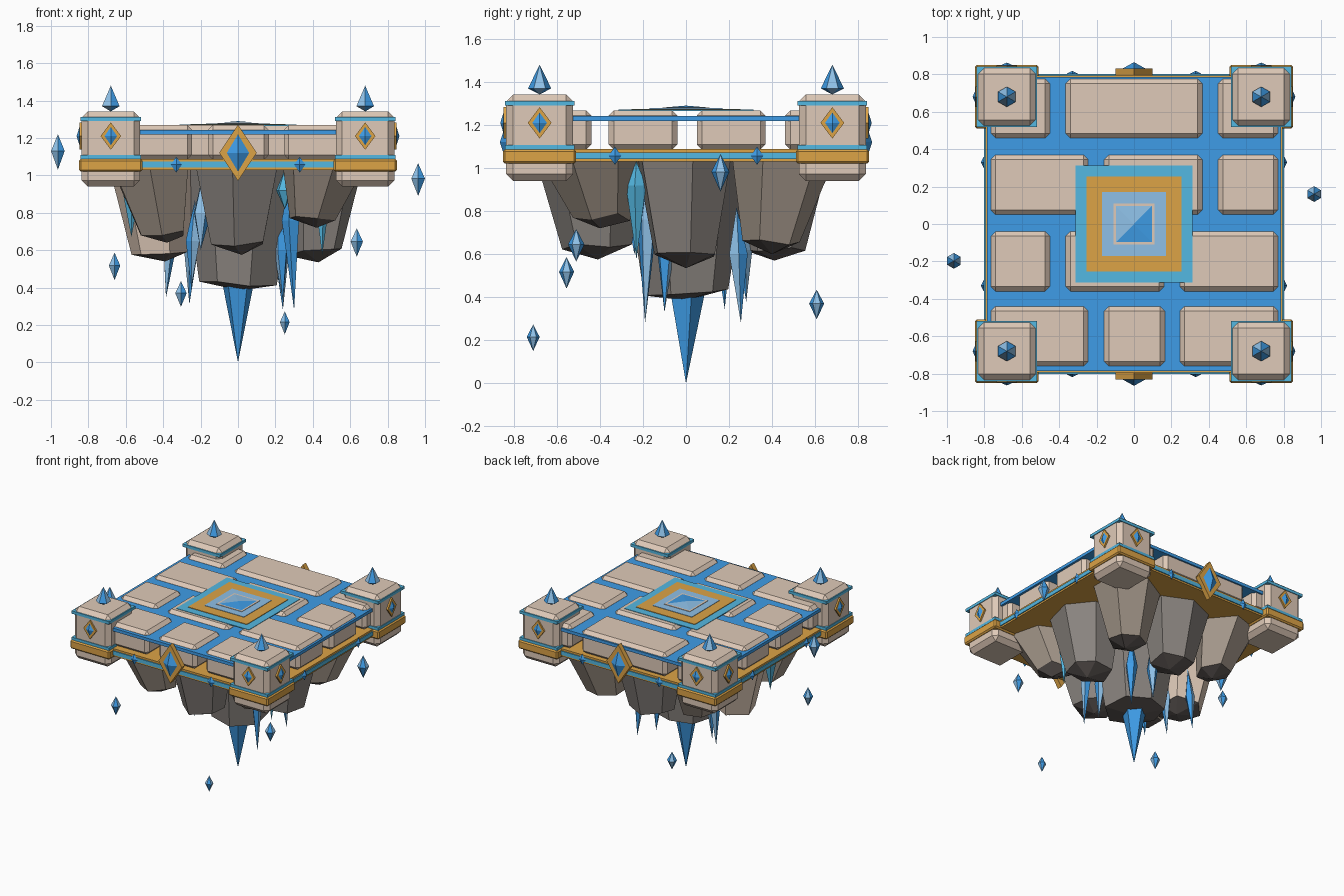
import bpy, bmesh, math, random
from mathutils import Vector

if "Cube" in bpy.data.objects:
    bpy.data.objects.remove(bpy.data.objects["Cube"])
random.seed(4)


def mat(name, hexcol):
    m = bpy.data.materials.new(name)
    c = [int(hexcol[i:i + 2], 16) / 255 for i in (0, 2, 4)]
    m.diffuse_color = [x / 12.92 if x < 0.04 else ((x + 0.055) / 1.055) ** 2.4 for x in c] + [1]
    m.use_nodes = True
    m.node_tree.nodes["Principled BSDF"].inputs["Base Color"].default_value = m.diffuse_color
    return m


STONE = mat("sandstone", "DFCAB8")
GOLD = mat("gold", "DCA346")
TEAL = mat("teal_trim", "54B8E2")
BLUE = mat("crystal_blue", "3F9EE9")
PALE = mat("pale_crystal", "98CDF6")
GREY = mat("grey_rock", "8B8580")
BROWN = mat("brown_rock", "A5988B")
DARK = mat("dark_rock", "625B58")


def finish(name, bm, *mats):
    bmesh.ops.recalc_face_normals(bm, faces=bm.faces)
    me = bpy.data.meshes.new(name)
    bm.to_mesh(me)
    bm.free()
    for m in mats:
        me.materials.append(m)
    ob = bpy.data.objects.new(name, me)
    bpy.context.collection.objects.link(ob)
    return ob


def box(name, lo, hi, m, bevel=0):
    bm = bmesh.new()
    bmesh.ops.create_cube(bm, size=1)
    for v in bm.verts:
        v.co = Vector([lo[i] + (v.co[i] + 0.5) * (hi[i] - lo[i]) for i in range(3)])
    if bevel:
        bmesh.ops.bevel(bm, geom=bm.edges[:], offset=bevel, segments=1, affect='EDGES')
    return finish(name, bm, m)


def square(name, x, y, half, z0, z1, m, bevel=0):
    return box(name, (x - half, y - half, z0), (x + half, y + half, z1), m, bevel)


def crystal(name, x, y, z0, zm, z1, r, n=6, turn=math.pi / 6, top=None):
    """Double pyramid whose facets alternate between two blues."""
    bm = bmesh.new()
    tx, ty = top or (x, y)          # tilted spikes have a shifted upper end
    k = (zm - z0) / (z1 - z0)
    cx, cy = x + (tx - x) * k, y + (ty - y) * k
    ring = [bm.verts.new((cx + r * math.cos(turn + i * math.tau / n),
                          cy + r * math.sin(turn + i * math.tau / n), zm)) for i in range(n)]
    a, b = bm.verts.new((tx, ty, z1)), bm.verts.new((x, y, z0))
    for i in range(n):
        for tip in (a, b):
            f = bm.faces.new((ring[i], ring[(i + 1) % n], tip))
            f.material_index = i % 2
    return finish(name, bm, BLUE, PALE)


def gem(name, side, along, z, dist, w, h, depth, m, point=True):
    """Diamond on a wall; side 0..3 turns it to front, right, back, left."""
    bm = bmesh.new()
    pts = [(-w, 0), (0, -h), (w, 0), (0, h)]
    back = [bm.verts.new((along + p, -dist, z + q)) for p, q in pts]
    bm.faces.new(back)
    if point:
        tip = bm.verts.new((along, -dist - depth, z))
        for i in range(4):
            bm.faces.new((back[i], back[(i + 1) % 4], tip))
    else:
        front = [bm.verts.new((along + p, -dist - depth, z + q)) for p, q in pts]
        bm.faces.new(front)
        for i in range(4):
            bm.faces.new((back[i], back[(i + 1) % 4], front[(i + 1) % 4], front[i]))
    c, s = [(1, 0), (0, 1), (-1, 0), (0, -1)][side]
    for v in bm.verts:
        v.co = Vector((v.co.x * c - v.co.y * s, v.co.x * s + v.co.y * c, v.co.z))
    return finish(name, bm, m)


def rock(name, top, bottom, r_top, r_low, z_low, z_tip, m, n=6):
    """Tapered faceted rock with a dark tip."""
    bm = bmesh.new()
    t0 = random.uniform(0, math.tau)
    js = [random.uniform(0.92, 1.1) for _ in range(n)]
    rings = []
    for (cx, cy), r, z, jz in ((top, r_top, 1.035, 0), (bottom, r_low, z_low, 0.02)):
        rings.append([bm.verts.new((cx + r * js[i] * math.cos(t0 + i * math.tau / n),
                                    cy + r * js[i] * math.sin(t0 + i * math.tau / n),
                                    z + random.uniform(-jz, jz))) for i in range(n)])
    tip = bm.verts.new((bottom[0] + 0.02, bottom[1], z_tip))
    bm.faces.new(rings[0])
    for i in range(n):
        j = (i + 1) % n
        bm.faces.new((rings[0][i], rings[0][j], rings[1][j], rings[1][i]))
        bm.faces.new((rings[1][i], rings[1][j], tip)).material_index = 1
    return finish(name, bm, m, DARK)


# Gold slab with teal edge strip, and thin blue sheet between the tiles
square("gold_slab", 0, 0, 0.795, 1.03, 1.088, GOLD)
square("slab_teal_strip", 0, 0, 0.802, 1.043, 1.073, TEAL)
square("blue_sheet", 0, 0, 0.787, 1.218, 1.242, BLUE)

# Paving tiles in four rows
rows = [(0.46, 0.775, [(-0.765, -0.45), (-0.365, 0.365), (0.45, 0.77)]),
        (0.05, 0.37, [(-0.765, -0.245), (-0.16, 0.365), (0.45, 0.77)]),
        (-0.36, -0.04, [(-0.765, -0.45), (-0.365, 0.16), (0.245, 0.77)]),
        (-0.76, -0.44, [(-0.765, -0.245), (-0.16, 0.165), (0.245, 0.77)])]
for y0, y1, spans in rows:
    for x0, x1 in spans:
        box("paving_tile", (x0, y0, 1.085), (x1, y1, 1.268), STONE, 0.025)

# Layered square emblem in the middle
for name, half, z, m in (("emblem_teal", 0.313, 1.271, TEAL), ("emblem_gold", 0.253, 1.275, GOLD),
                         ("emblem_pale", 0.17, 1.278, PALE), ("emblem_stone", 0.11, 1.281, STONE)):
    square(name, 0, 0, half, 1.264, z, m)
bm = bmesh.new()
base = [bm.verts.new((0.097 * a, 0.097 * b, 1.282)) for a, b in ((1, -1), (1, 1), (-1, 1), (-1, -1))]
apex = bm.verts.new((0, 0, 1.29))
for i in range(4):
    bm.faces.new((base[i], base[(i + 1) % 4], apex)).material_index = int(i in (1, 2))
bm.faces.new(base)
finish("emblem_crystal", bm, BLUE, PALE)

# Corner pillars with bands and hovering crystals
for sx in (-1, 1):
    for sy in (-1, 1):
        x, y = 0.68 * sx, 0.68 * sy
        square("corner_pillar", x, y, 0.156, 0.94, 1.342, STONE, 0.033)
        square("pillar_gold_band", x, y, 0.17, 1.02, 1.088, GOLD, 0.01)
        square("pillar_lower_trim", x, y, 0.161, 1.085, 1.108, TEAL)
        square("pillar_upper_trim", x, y, 0.161, 1.29, 1.312, TEAL)
        crystal("pillar_crystal", x, y, 1.342, 1.37, 1.48, 0.054)

# Wall gems: pillars and slab on every side, large ones front and back
for side in range(4):
    for s in (-1, 1):
        gem("pillar_gem_mount", side, 0.68 * s, 1.21, 0.83, 0.055, 0.073, 0.018, GOLD, False)
        gem("pillar_gem", side, 0.68 * s, 1.21, 0.848, 0.034, 0.048, 0.015, BLUE)
        gem("slab_gem", side, 0.33 * s, 1.057, 0.803, 0.03, 0.042, 0.016, BLUE)
    if side % 2 == 0:
        gem("large_gem_mount", side, 0, 1.12, 0.795, 0.1, 0.15, 0.037, GOLD, False)
        gem("large_gem", side, 0, 1.12, 0.832, 0.06, 0.1, 0.033, BLUE)

# Rocks hanging below: centre, four edges, four corners
rock("centre_rock", (0, 0), (-0.01, 0), 0.31, 0.21, 0.42, 0.385, GREY, 7)
for dx, dy, tip, m in ((0, -1, 0.575, GREY), (0, 1, 0.57, GREY), (1, 0, 0.535, GREY), (-1, 0, 0.54, STONE)):
    rock("edge_rock", (0.44 * dx, 0.44 * dy), (0.41 * dx, 0.41 * dy), 0.24, 0.155, tip + 0.055, tip, m)
for sx, sy, tip in ((1, -1, 0.72), (-1, -1, 0.64), (1, 1, 0.6), (-1, 1, 0.65)):
    rock("corner_rock", (0.46 * sx, 0.46 * sy), (0.4 * sx, 0.4 * sy), 0.23, 0.13, tip + 0.05, tip, BROWN)

# Crystal spikes between the rocks
crystal("centre_spike", 0, 0, 0.0, 0.48, 0.6, 0.1, 5, 0.3).data.materials[1] = BLUE
for x, y, z0, zm, r in ((0.3, -0.19, 0.28, 0.76, 0.05), (-0.26, 0.05, 0.31, 0.6, 0.04),
                        (0.24, 0.255, 0.28, 0.6, 0.045), (-0.385, 0.18, 0.345, 0.6, 0.035),
                        (0.24, -0.1, 0.33, 0.6, 0.04), (-0.2, -0.24, 0.6, 0.8, 0.05),
                        (0.06, 0.28, 0.38, 0.62, 0.04), (-0.25, -0.18, 0.4, 0.65, 0.04)):
    crystal("crystal_spike", x, y, z0, zm, zm + 0.22, r, 5, random.random() * 6, (x * 0.92, y * 0.92))
for x, y, z0 in ((0.45, -0.23, 0.575), (-0.57, -0.22, 0.67), (0.25, -0.28, 0.82)):
    ob = crystal("teal_spike", x, y, z0, 0.92, 1.03, 0.05, 5, random.random() * 6)
    ob.data.materials[0] = ob.data.materials[1] = TEAL

# Free floating shards
for x, y, z0, z1, r in ((-0.963, -0.197, 1.03, 1.22, 0.042), (0.963, 0.16, 0.89, 1.065, 0.042),
                        (-0.66, -0.555, 0.44, 0.587, 0.035), (-0.305, 0.607, 0.297, 0.435, 0.035),
                        (0.25, -0.71, 0.15, 0.273, 0.03), (0.635, -0.51, 0.565, 0.717, 0.038)):
    crystal("floating_shard", x, y, z0, z0 + (z1 - z0) * 0.53, z1, r)
